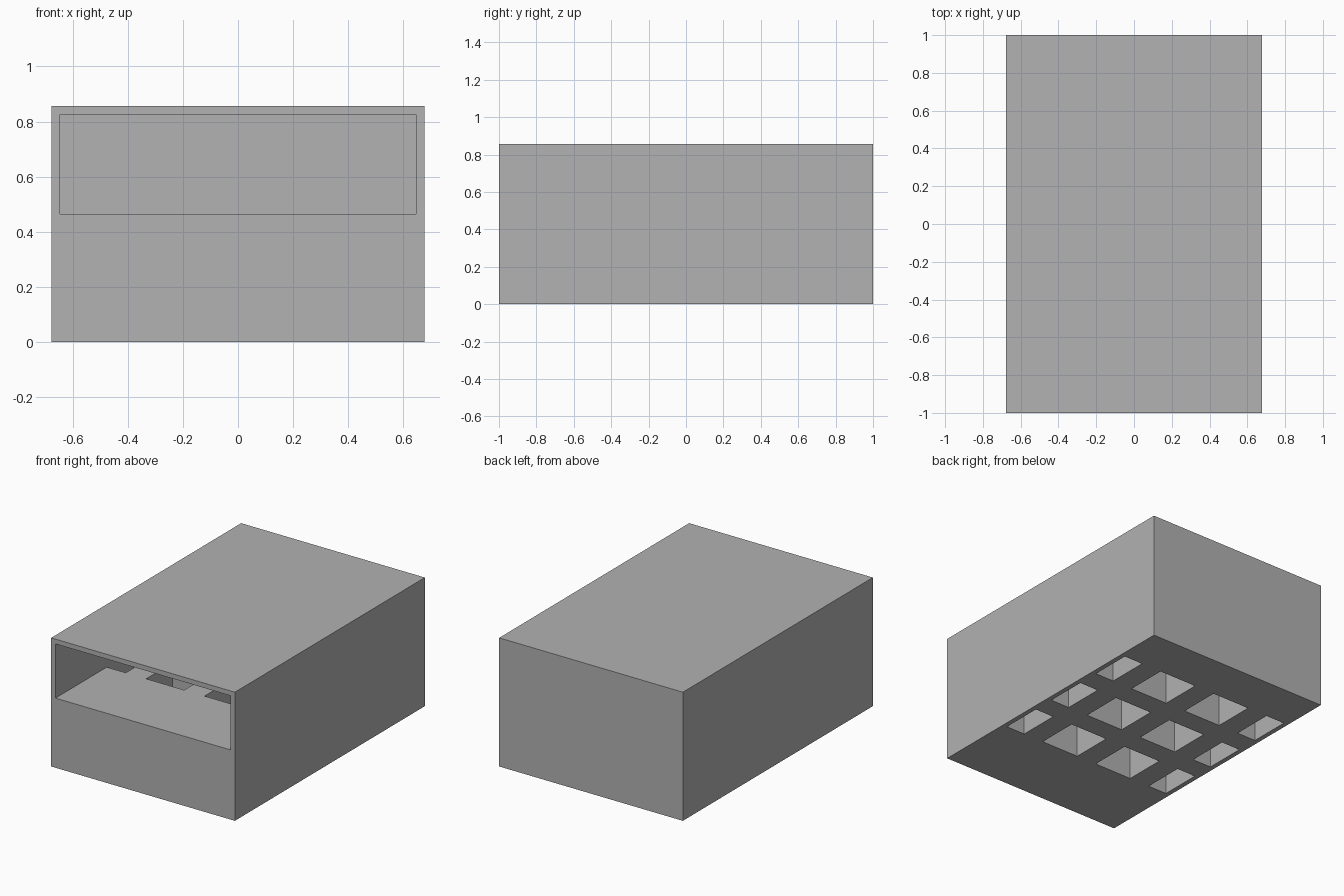
import bpy

old = bpy.data.objects.get("Cube")
if old:
    bpy.data.objects.remove(old, do_unlink=True)

W, L, H = 0.677, 1.0, 0.857      # half width, half length, height
WALL = 0.032
FLOOR = 0.464                    # top of the thick floor
INNER = W - WALL
PITCH, HOLE = 0.43, 0.14         # shaft spacing and half size

grey = bpy.data.materials.new("plain_grey")
grey.use_nodes = True
grey.diffuse_color = (0.445, 0.445, 0.445, 1)
grey.node_tree.nodes["Principled BSDF"].inputs["Base Color"].default_value = grey.diffuse_color


def box(name, lo, hi):
    """Axis-aligned box between two corners."""
    bpy.ops.mesh.primitive_cube_add(size=1)
    ob = bpy.context.object
    ob.name = name
    for v in ob.data.vertices:
        v.co = [(a + b) / 2 + c * (b - a) for a, b, c in zip(lo, hi, v.co)]
    ob.data.materials.append(grey)
    return ob


def cut(target, cutter):
    """Subtract the cutter from the target and discard it."""
    mod = target.modifiers.new("cut", 'BOOLEAN')
    mod.operation = 'DIFFERENCE'
    mod.solver = 'EXACT'
    mod.object = cutter
    bpy.context.view_layer.objects.active = target
    bpy.ops.object.modifier_apply(modifier=mod.name)
    bpy.data.objects.remove(cutter, do_unlink=True)


# Solid housing
housing = box("housing", (-W, -L, 0), (W, L, H))

# Upper chamber, open at the front
cut(housing, box("chamber_cutter", (-INNER, -L - 0.1, FLOOR), (INNER, L - WALL, H - WALL)))

# Square shafts through the floor; the outer columns stop at the side walls
for col in (-1.5, -0.5, 0.5, 1.5):
    for row in (-1, 0, 1):
        x, y = col * PITCH, 0.11 + row * PITCH
        cut(housing, box("shaft_cutter",
                         (max(x - HOLE, -INNER), y - HOLE, -0.1),
                         (min(x + HOLE, INNER), y + HOLE, FLOOR + 0.1)))
